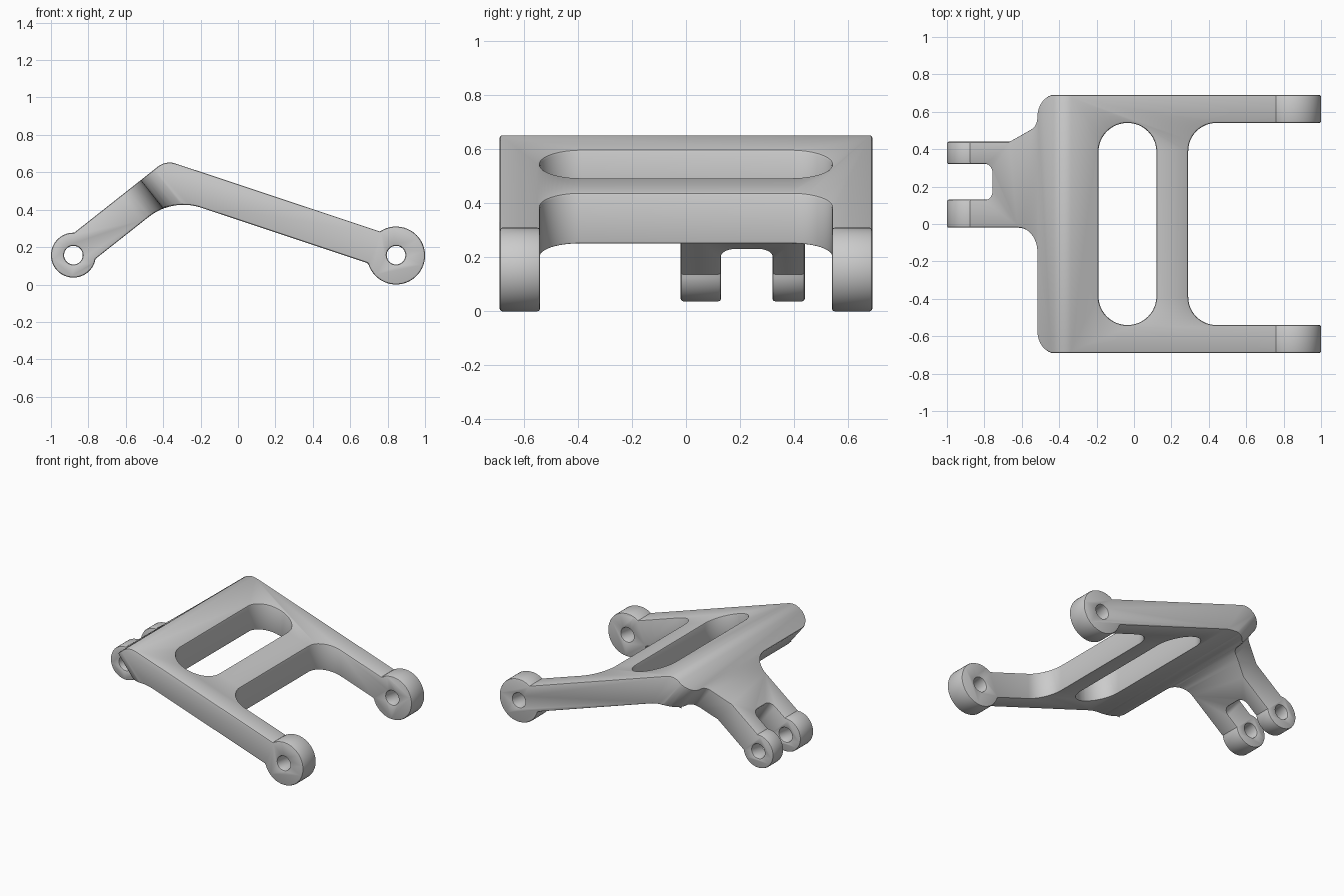
import bpy, bmesh, math
from mathutils import Vector

if "Cube" in bpy.data.objects:
    bpy.data.objects.remove(bpy.data.objects["Cube"])


def rounded(corners, steps=12):
    """Polygon from (a, b, radius) corners, each replaced by a tangent arc."""
    out = []
    n = len(corners)
    for i, (a, b, r) in enumerate(corners):
        p = Vector((a, b))
        if r == 0:
            out.append(p)
            continue
        d0 = (Vector(corners[i - 1][:2]) - p).normalized()
        d1 = (Vector(corners[(i + 1) % n][:2]) - p).normalized()
        half = d0.angle(d1) / 2
        centre = p + (d0 + d1).normalized() * r / math.sin(half)
        t = r / math.tan(half)
        v0, v1 = p + d0 * t - centre, p + d1 * t - centre
        sweep = v0.angle(v1)
        for k in range(steps + 1):
            f = k / steps
            v = (v0 * math.sin((1 - f) * sweep) + v1 * math.sin(f * sweep)) / math.sin(sweep)
            out.append(centre + v)
    return out


def arc(cx, cz, r, start, end, steps=40):
    return [(cx + r * math.cos(math.radians(start + (end - start) * k / steps)),
             cz + r * math.sin(math.radians(start + (end - start) * k / steps)), 0)
            for k in range(steps + 1)]


def prism(name, pts, origin, a, b, c, lo, hi):
    """Extrude a 2D outline lying on axes a, b along axis c."""
    o, a, b, c = map(Vector, (origin, a, b, c))
    bm = bmesh.new()
    face = bm.faces.new([bm.verts.new(o + a * p[0] + b * p[1] + c * lo) for p in pts])
    ext = bmesh.ops.extrude_face_region(bm, geom=[face])
    bmesh.ops.translate(bm, vec=c * (hi - lo),
                        verts=[g for g in ext["geom"] if isinstance(g, bmesh.types.BMVert)])
    bmesh.ops.recalc_face_normals(bm, faces=bm.faces[:])
    me = bpy.data.meshes.new(name)
    bm.to_mesh(me)
    bm.free()
    ob = bpy.data.objects.new(name, me)
    bpy.context.collection.objects.link(ob)
    return ob


X, Y, Z = (1, 0, 0), (0, 1, 0), (0, 0, 1)

# Bent side profile with an eye at each end
profile = rounded(
    arc(0.845, 0.155, 0.155, 124, -164.5)
    + [(-0.35, 0.462, 0.30)]
    + arc(-0.88, 0.157, 0.12, -9.5, -272)
    + [(-0.3856, 0.664, 0.10)])
bracket = prism("bent_bracket", profile, (0, 0, 0), X, Z, Y, -0.69, 0.69)

cutters = []


def vertical_cut(corners):
    cutters.append(prism("cutter", rounded(corners), (0, 0, 0), X, Y, Z, -0.3, 1))


def tilted_cut(corners):
    # square to the short sloping plate
    cutters.append(prism("cutter", rounded(corners), (-0.876, 0, 0.277),
                         (0.785, 0, 0.619), Y, (-0.619, 0, 0.785), -0.4, 0.15))


# Long slot and open fork in the wide plate
vertical_cut([(-0.19, -0.54, 0.154), (0.12, -0.54, 0.154),
              (0.12, 0.54, 0.154), (-0.19, 0.54, 0.154)])
vertical_cut([(0.29, -0.54, 0.15), (1.2, -0.54, 0), (1.2, 0.54, 0), (0.29, 0.54, 0.15)])

# Shoulders beside the narrow clevis, and the clevis notch
tilted_cut([(-0.5, -0.02, 0), (0.453, -0.02, 0.13), (0.453, -0.692, 0.12),
            (0.7, -0.692, 0), (0.7, -0.9, 0), (-0.5, -0.9, 0)])
tilted_cut([(-0.5, 0.44, 0), (0.262, 0.44, 0), (0.453, 0.525, 0.07), (0.453, 0.692, 0.12),
            (0.7, 0.692, 0), (0.7, 0.9, 0), (-0.5, 0.9, 0)])
tilted_cut([(-0.5, 0.13, 0), (0.148, 0.13, 0.05), (0.148, 0.32, 0.05), (-0.5, 0.32, 0)])

# Pin holes
for x, z in ((0.845, 0.157), (-0.88, 0.157)):
    cutters.append(prism("cutter", arc(x, z, 0.05, 0, 348.75, 31), (0, 0, 0), X, Z, Y, -0.9, 0.9))

bpy.context.view_layer.objects.active = bracket
bracket.select_set(True)
for cutter in cutters:
    m = bracket.modifiers.new("cut", "BOOLEAN")
    m.operation = "DIFFERENCE"
    m.solver = "EXACT"
    m.object = cutter
    bpy.ops.object.modifier_apply(modifier=m.name)
    bpy.data.objects.remove(cutter)

# Clean up, then soften the edges
bm = bmesh.new()
bm.from_mesh(bracket.data)
bmesh.ops.remove_doubles(bm, verts=bm.verts[:], dist=0.002)
bmesh.ops.dissolve_degenerate(bm, edges=bm.edges[:], dist=0.001)
bm.to_mesh(bracket.data)
bm.free()
bev = bracket.modifiers.new("soft_edges", "BEVEL")
bev.width = 0.01
bev.segments = 2
bev.limit_method = "ANGLE"
bev.angle_limit = math.radians(50)
bev.use_clamp_overlap = False
bpy.ops.object.modifier_apply(modifier=bev.name)
bpy.ops.object.shade_smooth_by_angle(angle=math.radians(30))
